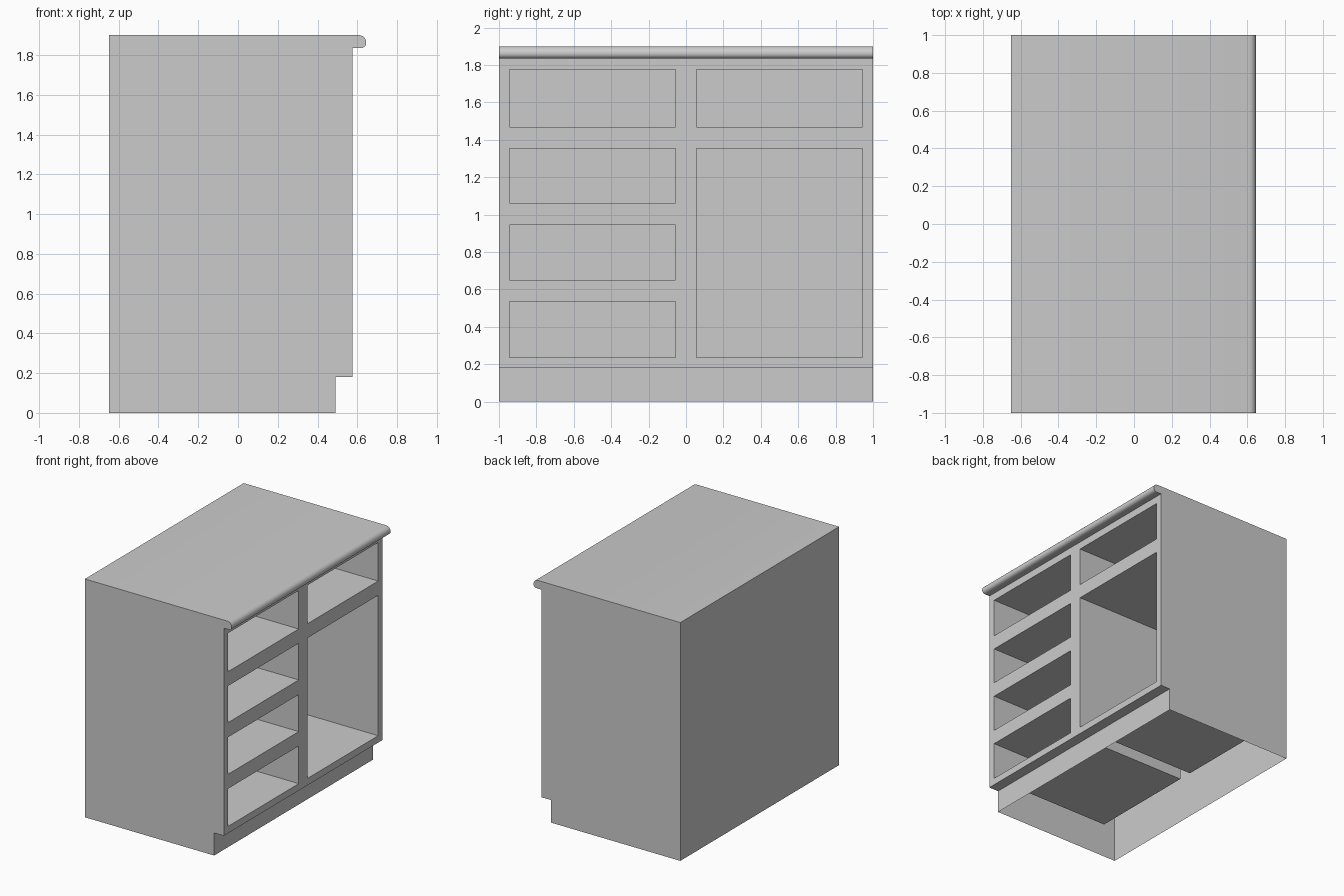
import bpy, bmesh, math
from mathutils import Matrix, Vector

if "Cube" in bpy.data.objects:
    bpy.data.objects.remove(bpy.data.objects["Cube"])

FRONT, BACK, INNER = 0.575, -0.65, -0.50   # facade, rear panel, compartment rear
KICK_X, KICK_Z, TOP_Z = 0.49, 0.18, 1.90
LIP_Z = 1.835
ROWS = [(0.235, 0.535), (0.65, 0.945), (1.062, 1.354), (1.468, 1.775)]
LEFT, RIGHT = (-0.945, -0.056), (0.056, 0.945)

# openings as (y0, y1, z0, z1): four drawers, one drawer, one tall cupboard
OPENINGS = [LEFT + r for r in ROWS] + [RIGHT + ROWS[3], RIGHT + (ROWS[0][0], ROWS[2][1])]


def finish(bm, name):
    mesh = bpy.data.meshes.new(name)
    bm.to_mesh(mesh)
    bm.free()
    obj = bpy.data.objects.new(name, mesh)
    bpy.context.collection.objects.link(obj)
    return obj


# cabinet shell: side profile swept along y, open below and at the facade
profile = [(BACK, 0), (KICK_X, 0), (KICK_X, KICK_Z), (FRONT, KICK_Z), (FRONT, LIP_Z),
           (0.625, LIP_Z), (0.638, 1.842), (0.645, 1.854), (0.645, 1.869),
           (0.639, 1.884), (0.627, 1.895), (0.61, TOP_Z), (BACK, TOP_Z)]
bm = bmesh.new()
near = [bm.verts.new((x, -1, z)) for x, z in profile]
far = [bm.verts.new((x, 1, z)) for x, z in profile]
bm.faces.new(near)
bm.faces.new(far[::-1])
for i in range(len(profile)):
    j = (i + 1) % len(profile)
    if i not in (0, 3):                     # skip underside and facade
        bm.faces.new((near[j], near[i], far[i], far[j]))
shell = finish(bm, "cabinet_shell")
bpy.context.view_layer.objects.active = shell
shell.select_set(True)
bpy.ops.object.shade_smooth_by_angle(angle=math.radians(50))
shell.select_set(False)

# front frame: grid of cells, leaving the openings empty
ys = [-1, *LEFT, *RIGHT, 1]
zs = [KICK_Z] + [z for r in ROWS for z in r] + [LIP_Z]
bm = bmesh.new()
grid = [[bm.verts.new((FRONT, y, z)) for z in zs] for y in ys]
for i in range(len(ys) - 1):
    for k in range(len(zs) - 1):
        cy, cz = (ys[i] + ys[i + 1]) / 2, (zs[k] + zs[k + 1]) / 2
        if any(a < cy < b and c < cz < d for a, b, c, d in OPENINGS):
            continue
        bm.faces.new((grid[i][k], grid[i + 1][k], grid[i + 1][k + 1], grid[i][k + 1]))
bmesh.ops.delete(bm, geom=[v for v in bm.verts if not v.link_faces], context='VERTS')
finish(bm, "front_frame")

# compartments: boxes open towards the front, facing inwards
for n, (y0, y1, z0, z1) in enumerate(OPENINGS):
    bm = bmesh.new()
    centre = Vector(((FRONT + INNER) / 2, (y0 + y1) / 2, (z0 + z1) / 2))
    size = Matrix.Diagonal((FRONT - INNER, y1 - y0, z1 - z0, 1))
    bmesh.ops.create_cube(bm, size=1, matrix=Matrix.Translation(centre) @ size)
    bm.normal_update()
    bmesh.ops.delete(bm, geom=[f for f in bm.faces if f.normal.x > 0.9], context='FACES')
    bmesh.ops.reverse_faces(bm, faces=bm.faces[:])
    finish(bm, "cupboard_space" if n == 5 else f"drawer_space_{n + 1}")
